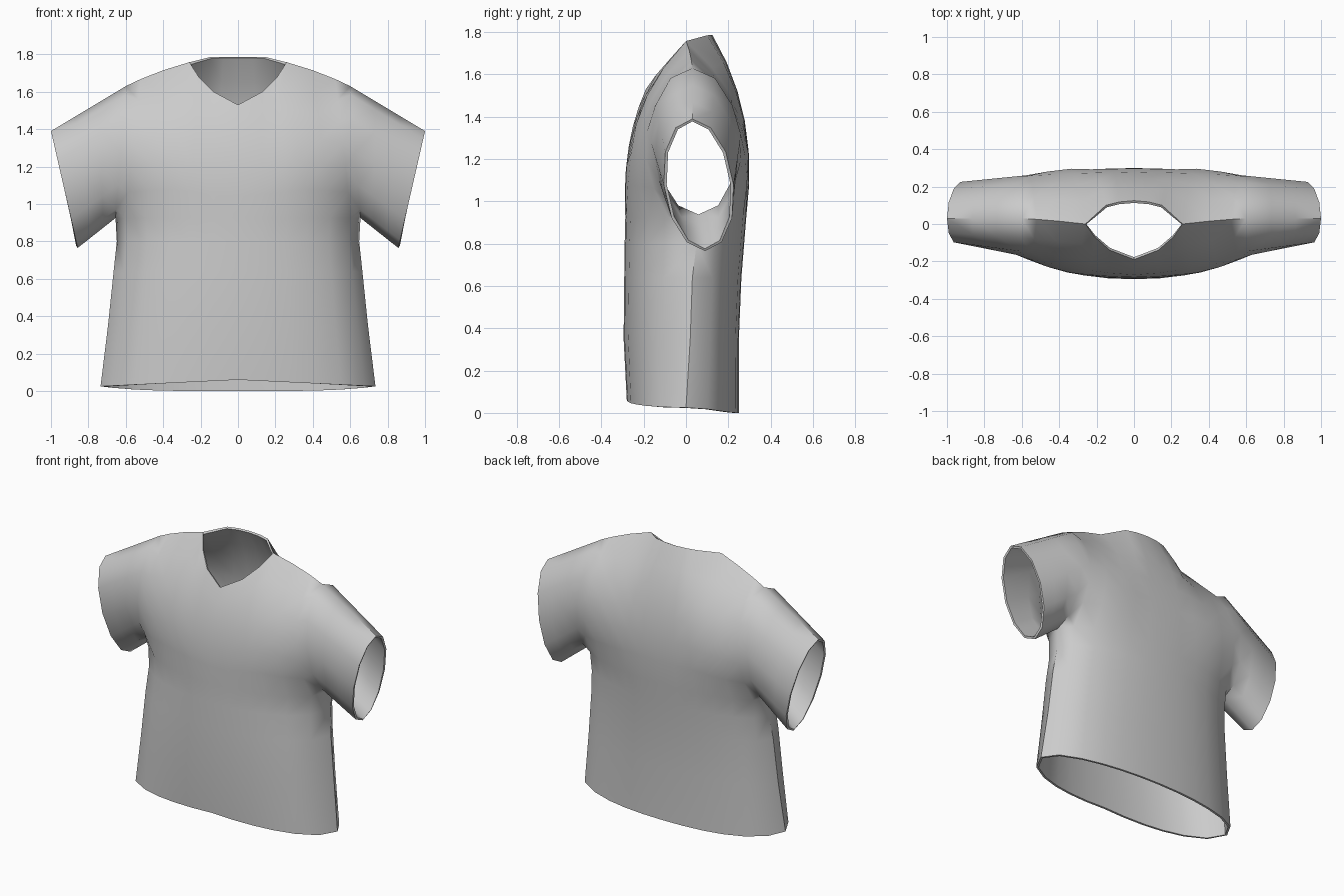
import bpy, bmesh, math
from mathutils import Vector

if "Cube" in bpy.data.objects:
    bpy.data.objects.remove(bpy.data.objects["Cube"], do_unlink=True)

fabric = bpy.data.materials.new("grey fabric")
fabric.use_nodes = True
fabric.diffuse_color = (0.6, 0.6, 0.6, 1)
fabric.node_tree.nodes["Principled BSDF"].inputs["Base Color"].default_value = (0.6, 0.6, 0.6, 1)

STEPS = 6                                   # rows from armpit to shoulder
COLUMNS = [0, 0.2, 0.4, 0.57, 0.75, 0.92, 1]  # centre to side seam

# Torso rows: height, half width, front y, back y, side seam y
ROWS = [(0.03, 0.735, -0.28, 0.25, 0.0),
        (0.35, 0.695, -0.295, 0.25, 0.02),
        (0.64, 0.665, -0.292, 0.262, 0.03),
        (0.80, 0.648, -0.29, 0.275, 0.05),
        (0.925, 0.655, -0.287, 0.285, 0.06)]

# Neckline and shoulder seam, from the centre outward
SHOULDER = [(0.26, 0.0, 1.758), (0.40, 0.015, 1.715), (0.52, 0.025, 1.668)]
FRONT_TOP = [(0, -0.19, 1.53), (0.13, -0.14, 1.60), (0.21, -0.07, 1.68)] + SHOULDER
BACK_TOP = [(0, 0.125, 1.787), (0.08, 0.118, 1.787), (0.15, 0.10, 1.785)] + SHOULDER
# Chest and back depth halfway up each column
FRONT_MID = [-0.272, -0.262, -0.248, -0.235, -0.212, -0.187]
BACK_MID = [0.278, 0.276, 0.274, 0.27, 0.264, 0.258]


def ring_point(bottom, top, depth, side, k):
    """Point k of a half ellipse running from bottom to top."""
    a = math.pi * k / STEPS
    bottom, top = Vector(bottom), Vector(top)
    mid = (bottom + top) / 2
    return mid + (top - mid) * -math.cos(a) + Vector((0, side * depth * math.sin(a), 0))


def armhole(side, k):
    return ring_point((0.655, 0.06, 0.925), (0.60, 0.03, 1.63), 0.21, side, k)


def cuff(side, k):
    return ring_point((0.857, 0.09, 0.765), (1.0, 0.03, 1.39), 0.165, side, k)


def panel(side):
    """Grid of points for the front (-1) or back (1) of the shirt half."""
    grid = []
    for i, (z, width, front, back, seam) in enumerate(ROWS):
        row = []
        for u in COLUMNS:
            y = seam + ((front if side < 0 else back) - seam) * (1 - u ** 2.2) ** 0.5
            height = z
            if i == 0:                       # curved hem
                height = 0.06 - 0.035 * u if side < 0 else 0.025 * u ** 4
            row.append(Vector((width * u, y, height)))
        grid.append(row)
    start = grid[-1]
    tops, mids = (FRONT_TOP, FRONT_MID) if side < 0 else (BACK_TOP, BACK_MID)
    for k in range(1, STEPS + 1):
        t = k / STEPS
        row = []
        for p0, top, mid_y in zip(start, tops, mids):
            p1 = Vector(top)
            average = (p0 + p1) / 2
            mid = Vector((average.x, mid_y, average.z + 0.025))
            control = 2 * mid - average
            row.append(p0 * (1 - t) ** 2 + control * 2 * t * (1 - t) + p1 * t * t)
        row.append(armhole(side, k))
        grid.append(row)
    return grid


def sleeve(side):
    return [[armhole(side, k).lerp(cuff(side, k), s / 3) for s in range(4)]
            for k in range(STEPS + 1)]


def add_grid(bm, grid):
    verts = [[bm.verts.new(p) for p in row] for row in grid]
    for lower, upper in zip(verts, verts[1:]):
        for j in range(len(lower) - 1):
            bm.faces.new((lower[j], lower[j + 1], upper[j + 1], upper[j]))


# Half shirt: front and back panels plus the sleeve, welded at the seams
bm = bmesh.new()
for side in (-1, 1):
    add_grid(bm, panel(side))
    add_grid(bm, sleeve(side))
bmesh.ops.remove_doubles(bm, verts=bm.verts, dist=0.0005)
bmesh.ops.recalc_face_normals(bm, faces=bm.faces)
bm.faces.ensure_lookup_table()
bm.normal_update()
if bm.faces[0].normal.y > 0:
    bmesh.ops.reverse_faces(bm, faces=bm.faces)

mesh = bpy.data.meshes.new("shirt")
bm.to_mesh(mesh)
bm.free()
mesh.materials.append(fabric)
shirt = bpy.data.objects.new("shirt", mesh)
bpy.context.collection.objects.link(shirt)

# Mirror the half and give the cloth its thickness
mirror = shirt.modifiers.new("mirror", "MIRROR")
mirror.merge_threshold = 0.001
cloth = shirt.modifiers.new("cloth thickness", "SOLIDIFY")
cloth.thickness = 0.014
cloth.offset = -1

bpy.ops.object.select_all(action="DESELECT")
shirt.select_set(True)
bpy.context.view_layer.objects.active = shirt
bpy.ops.object.convert(target="MESH")
bpy.ops.object.shade_smooth_by_angle(angle=math.radians(50))
